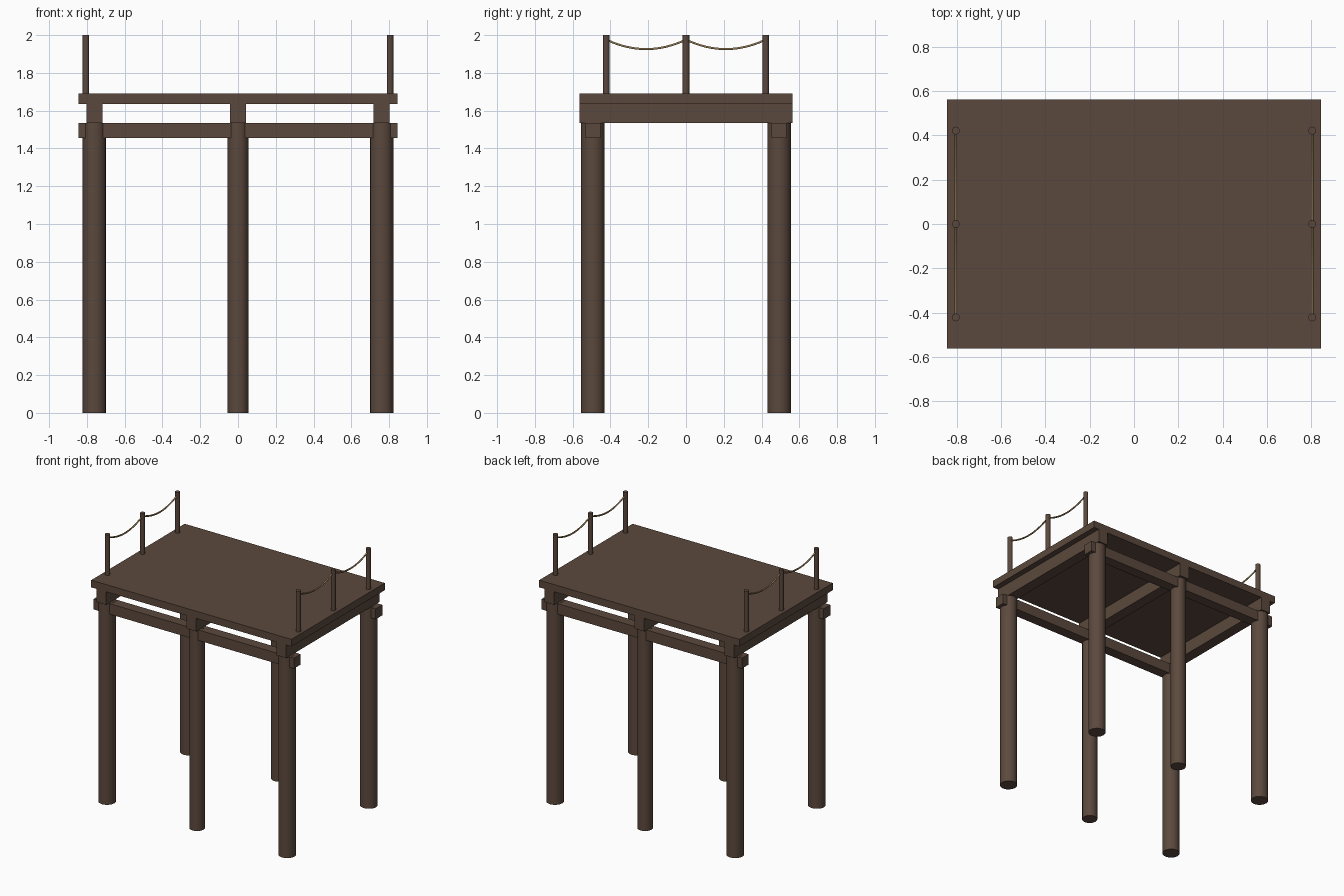
import bpy, math

if "Cube" in bpy.data.objects:
    bpy.data.objects.remove(bpy.data.objects["Cube"])


def material(name, color):
    m = bpy.data.materials.new(name)
    m.diffuse_color = (*color, 1)
    m.use_nodes = True
    m.node_tree.nodes["Principled BSDF"].inputs["Base Color"].default_value = m.diffuse_color
    return m


wood = material("dark brown wood", (0.105, 0.066, 0.047))
rope_mat = material("tan rope", (0.30, 0.20, 0.09))


def box(name, center, size):
    bpy.ops.mesh.primitive_cube_add(size=1, location=center)
    o = bpy.context.object
    o.name = name
    o.scale = size
    bpy.ops.object.transform_apply(location=False, rotation=False, scale=True)
    o.data.materials.append(wood)


def post(name, x, y, z0, z1, r, sides):
    bpy.ops.mesh.primitive_cylinder_add(vertices=sides, radius=r, depth=z1 - z0,
                                        location=(x, y, (z0 + z1) / 2))
    o = bpy.context.object
    o.name = name
    o.data.materials.append(wood)
    bpy.ops.object.shade_smooth_by_angle(angle=math.radians(50))


def rope(name, x, y0, y1, z, sag):
    c = bpy.data.curves.new(name, 'CURVE')
    c.dimensions = '3D'
    c.bevel_depth = 0.006
    c.bevel_resolution = 1
    n = 12
    s = c.splines.new('POLY')
    s.points.add(n)
    for i in range(n + 1):
        t = i / n
        s.points[i].co = (x, y0 + (y1 - y0) * t, z - sag * 4 * t * (1 - t), 1)
    c.materials.append(rope_mat)
    bpy.context.collection.objects.link(bpy.data.objects.new(name, c))


# Deck slab
box("deck", (0, 0, 1.6625), (1.69, 1.126, 0.055))

# Cross joists under the deck
for x in (-0.76, 0, 0.76):
    box("cross_joist", (x, 0, 1.585), (0.083, 1.126, 0.10))

# Long beams and the round pillars carrying them
for y in (-0.493, 0.493):
    box("long_beam", (0, y, 1.495), (1.69, 0.08, 0.08))
    for x, r in ((-0.76, 0.062), (0, 0.055), (0.76, 0.062)):
        post("pillar", x, y, 0, 1.536, r, 16)

# Railing posts and sagging ropes on both short ends
for x in (-0.805, 0.805):
    for y in (-0.422, 0, 0.422):
        post("railing_post", x, y, 1.685, 2.0, 0.018, 10)
    for y in (-0.422, 0):
        rope("railing_rope", x, y, y + 0.422, 1.976, 0.05)
